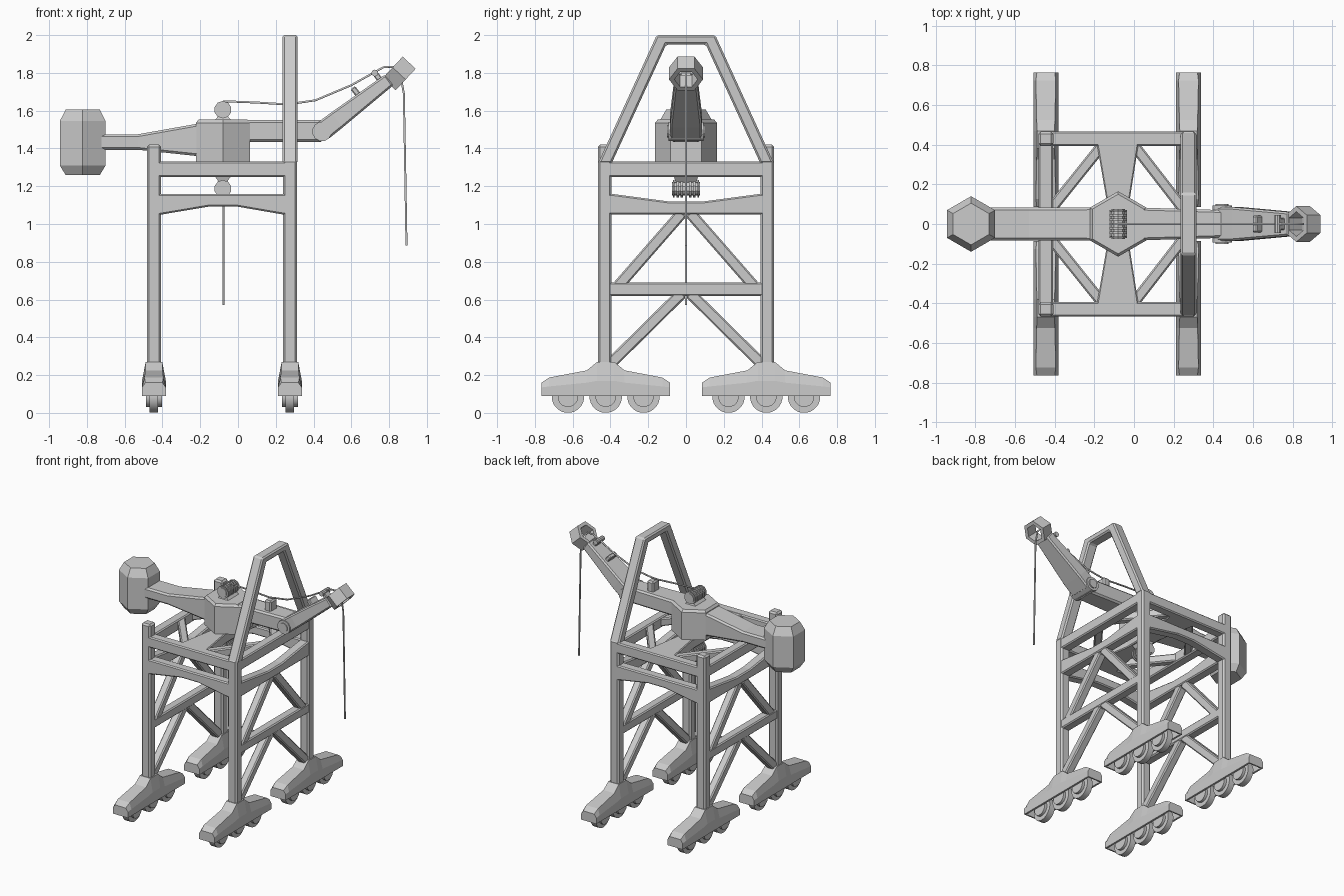
import bpy, bmesh
from math import pi, cos, sin, radians
from mathutils import Vector as V, Matrix

if "Cube" in bpy.data.objects:
    bpy.data.objects.remove(bpy.data.objects["Cube"])


def make(name, verts, faces, bevel=0.0):
    bm = bmesh.new()
    vs = [bm.verts.new(v) for v in verts]
    for f in faces:
        bm.faces.new([vs[i] for i in f])
    bmesh.ops.recalc_face_normals(bm, faces=bm.faces)
    me = bpy.data.meshes.new(name)
    bm.to_mesh(me)
    bm.free()
    ob = bpy.data.objects.new(name, me)
    bpy.context.collection.objects.link(ob)
    if bevel:
        m = ob.modifiers.new("bevel", 'BEVEL')
        m.width, m.segments, m.limit_method = bevel, 1, 'ANGLE'
        m.angle_limit = radians(50)
    return ob


def loft(name, sections, bevel=0.0, closed=True):
    n = len(sections[0])
    verts = [p for s in sections for p in s]
    faces = [list(range(n)), list(range(len(verts) - n, len(verts)))]
    for k in range(len(sections) - 1):
        for i in range(n if closed else n - 1):
            j = (i + 1) % n
            faces.append([k*n + i, k*n + j, (k+1)*n + j, (k+1)*n + i])
    return make(name, verts, faces, bevel)


def prism(name, pts, axis, lo, hi, bevel=0.0):
    put = {'x': lambda a, b, t: (t, a, b), 'y': lambda a, b, t: (a, t, b),
           'z': lambda a, b, t: (a, b, t)}[axis]
    return loft(name, [[put(a, b, t) for a, b in pts] for t in (lo, hi)], bevel)


def box(name, x, y, z, bevel=0.0):
    return prism(name, [(x[0], y[0]), (x[1], y[0]), (x[1], y[1]), (x[0], y[1])], 'z', *z, bevel)


def beam(name, p, q, side, w, h, bevel=0.008):
    # rectangular bar from p to q; side is the direction of its width
    p, q, s = V(p), V(q), V(side).normalized()
    t = (q - p).normalized().cross(s).normalized()
    ring = [s*w/2 + t*h/2, s*w/2 - t*h/2, -s*w/2 - t*h/2, -s*w/2 + t*h/2]
    return loft(name, [[c + r for r in ring] for c in (p, q)], bevel)


def disc(name, c, r, width, axis, n, smooth=False):
    i = 'xyz'.index(axis)
    pts = [(c[(i+1) % 3 if axis != 'y' else 0] + r*cos(2*pi*(k+.5)/n),
            c[(i+2) % 3 if axis != 'y' else 2] + r*sin(2*pi*(k+.5)/n)) for k in range(n)]
    ob = prism(name, pts, axis, c[i] - width/2, c[i] + width/2)
    if smooth:
        bpy.context.view_layer.objects.active = ob
        bpy.ops.object.select_all(action='DESELECT')
        ob.select_set(True)
        bpy.ops.object.shade_smooth_by_angle(angle=radians(35))
    return ob


def rope(name, pts, r=0.006):
    cu = bpy.data.curves.new(name, 'CURVE')
    cu.dimensions, cu.bevel_depth, cu.bevel_resolution, cu.use_fill_caps = '3D', r, 1, True
    sp = cu.splines.new('POLY')
    sp.points.add(len(pts) - 1)
    for s, (x, z) in zip(sp.points, pts):
        s.co = (x, 0, z, 1)
    ob = bpy.data.objects.new(name, cu)
    bpy.context.collection.objects.link(ob)
    bpy.ops.object.select_all(action='DESELECT')
    bpy.context.view_layer.objects.active = ob
    ob.select_set(True)
    bpy.ops.object.convert(target='MESH')


XL, XR, YL, CX = -0.445, 0.275, 0.43, -0.08

# legs, bogies and wheels
for x, top in ((XL, 1.42), (XR, 1.34)):
    for s in (-1, 1):
        y = s*YL
        box("leg", (x - .038, x + .038), (y - .036, y + .036), (.2, top), .012)
        secs = []
        for d, zs, zt, w in ((-.34, .135, .16, .045), (-.30, .14, .187, .05), (-.10, .16, .225, .046),
                             (-.045, .17, .27, .044), (.045, .17, .27, .044), (.10, .16, .225, .046),
                             (.30, .14, .187, .05), (.34, .135, .16, .045)):
            yy = s*.425 + d
            secs.append([(x - .063, yy, .09), (x - .063, yy, zs), (x - w, yy, zt),
                         (x + w, yy, zt), (x + .063, yy, zs), (x + .063, yy, .09)])
        bogie = loft("bogie", secs, closed=False)
        m = bogie.modifiers.new("shell", 'SOLIDIFY')
        m.thickness, m.offset = .014, -1
        for d in (-.2, 0, .2):
            c = (x, s*.425 + d, .086)
            disc("wheel_tread", c, .086, .045, 'x', 24, True)
            disc("wheel_hub", c, .055, .085, 'x', 16, True)

# long side girders: straight upper beam and arched lower beam
for s in (-1, 1):
    y = s*YL
    box("side_upper_beam", (XL, XR), (y - .036, y + .036), (1.25, 1.33), .008)
    prism("side_arched_beam", [(XL, 1.045), (-.405, 1.05), (-.15, 1.093), (-.01, 1.093), (.24, 1.05),
                               (XR, 1.045), (XR, 1.16), (XL, 1.16)], 'y', y - .036, y + .036, .008)

# end frames: beams and inverted-V bracing
for x in (XL, XR):
    box("end_upper_beam", (x - .036, x + .036), (-YL, YL), (1.25, 1.33), .008)
    prism("end_dipped_beam", [(-YL, 1.05), (YL, 1.05), (YL, 1.16), (.38, 1.158), (.08, 1.118),
                              (-.08, 1.118), (-.38, 1.158), (-YL, 1.16)], 'x', x - .036, x + .036, .008)
    box("end_middle_beam", (x - .034, x + .034), (-YL, YL), (.62, .69), .008)
    for s in (-1, 1):
        beam("end_brace", (x, s*.02, 1.06), (x, s*.365, .665), (1, 0, 0), .06, .06)
        beam("end_brace", (x, s*.02, .635), (x, s*.415, .245), (1, 0, 0), .06, .06)
        # horizontal diamond brace
        sx = 1 if x > 0 else -1
        beam("deck_brace", (x - sx*.01, s*.055, 1.29), (CX + sx*.07, s*.41, 1.29), (0, 0, 1), .06, .055)

# deck carrying the slewing body
prism("deck_web", [(-.19, .42), (CX - .055, .1), (CX - .055, -.1), (-.19, -.42),
                   (.025, -.42), (CX + .055, -.1), (CX + .055, .1), (.025, .42)], 'z', 1.25, 1.328, .006)

# tower frame
prism("tower_frame", [(-.466, 1.32), (-.155, 2), (.155, 2), (.466, 1.32), (.394, 1.32),
                      (.105, 1.95), (-.105, 1.95), (-.394, 1.32)], 'x', XR - .04, XR + .04, .01)


def hexagon(cx, r, z):
    return [(cx + r*cos(pi/2 + k*pi/3), r*sin(pi/2 + k*pi/3), z) for k in range(6)]


def arm(name, stations, bevel=0.012):
    # box girder along x: (x, z low, z high, half width)
    return loft(name, [[(x, -w, a), (x, w, a), (x, w, b), (x, -w, b)] for x, a, b, w in stations], bevel)


# slewing body, rear arm, counterweight, front arm
loft("slewing_body", [hexagon(CX, .165, 1.33), hexagon(CX, .165, 1.535), hexagon(CX, .15, 1.552)])
arm("rear_arm", [(-.15, 1.345, 1.54, .084), (-.22, 1.36, 1.53, .084), (-.53, 1.393, 1.475, .082),
                 (-.74, 1.393, 1.475, .082)])
loft("counterweight", [hexagon(-.822, r, z) for r, z in
                       ((.105, 1.26), (.14, 1.31), (.14, 1.545), (.105, 1.605))])
arm("front_arm", [(-.02, 1.435, 1.55, .084), (.45, 1.435, 1.55, .07)])

# hinge and inclined boom
disc("boom_hinge", (.445, 0, 1.49), .052, .185, 'y', 12)
disc("hinge_pin", (.445, 0, 1.49), .034, .2, 'y', 12)
u = V((cos(radians(37.5)), 0, sin(radians(37.5))))
n = V((-u.z, 0, u.x))
root = V((.445, 0, 1.49))
secs = []
for d, h, w in ((0, .052, .085), (.1, .05, .085), (.45, .036, .06)):
    c = root + u*d
    secs.append([c + n*a*h + V((0, b*w, 0)) for a, b in ((-1, -1), (-1, 1), (1, 1), (1, -1))])
loft("boom", secs, .01)

# hexagonal boom head with through hole
hu = V((cos(radians(47)), 0, sin(radians(47))))
hn = V((-hu.z, 0, hu.x))
hc = V((.853, 0, 1.797))
verts = []
for r, t in ((.09, -.047), (.09, .047), (.062, .047), (.062, -.047)):
    verts += [hc + hn*t + V((0, r*cos(k*pi/3), 0)) + hu*r*sin(k*pi/3) for k in range(6)]
make("boom_head", verts, [[a*6 + k, a*6 + (k+1) % 6, (a+1) % 4*6 + (k+1) % 6, (a+1) % 4*6 + k]
                          for a in range(4) for k in range(6)])

# winch drums above and below the body
for zc, base, name in ((1.605, 1.548, "upper_winch"), (1.187, 1.255, "lower_winch")):
    mid = (zc + base)/2
    loft(name + "_mount", [[(CX - a, -b, z), (CX + a, -b, z), (CX + a, b, z), (CX - a, b, z)]
                           for a, b, z in ((.045, .065, base), (.02, .055, mid), (.03, .055, zc))])
    disc(name + "_drum", (CX, 0, zc), .036, .15, 'y', 10)
    for k in range(7):
        disc(name + "_rib", (CX, 0, zc), .046, .012 if 0 < k < 6 else .008, 'y', 10).location.y = -.066 + .022*k

# rope guides
box("arm_guide", (.245, .3), (-.04, .04), (1.54, 1.625), .01)
p = root + u*.29
beam("boom_guide", p + n*.03 - u*.02, p + n*.085 - u*.02, (0, 1, 0), .085, .03, .006)
q = root + u*.41
beam("tip_guide", q + n*.02, q + n*.07, (0, 1, 0), .06, .03, .005)
disc("tip_roller", (q.x + n.x*.075, 0, q.z + n.z*.075), .018, .09, 'y', 10)

# ropes
rope("hoist_rope", [(CX, 1.65), (.1, 1.643), (.26, 1.633), (.41, 1.655), (.6, 1.735), (.77, 1.83),
                    (.82, 1.832), (.86, 1.79), (.878, 1.69), (.885, 1.3), (.892, .885)])
rope("centre_rope", [(CX + .003, 1.16), (CX + .003, .57)])
